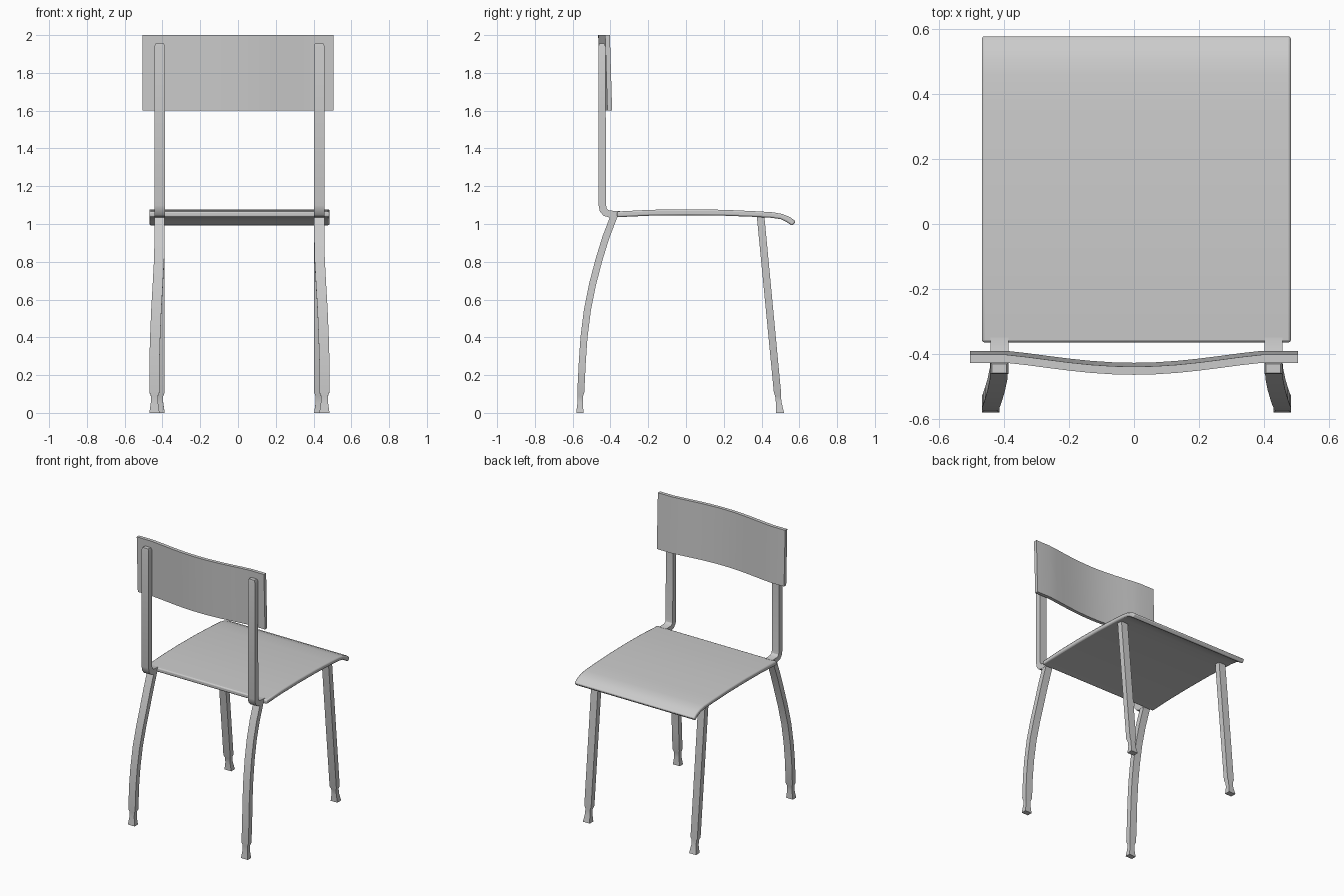
import bpy, bmesh, math
from mathutils import Vector

if "Cube" in bpy.data.objects:
    bpy.data.objects.remove(bpy.data.objects["Cube"])

CX = 0.0075  # frame and seat sit slightly off the centre line


def finish(name, bm, bevel=0.0):
    bmesh.ops.recalc_face_normals(bm, faces=bm.faces)
    me = bpy.data.meshes.new(name)
    bm.to_mesh(me)
    bm.free()
    ob = bpy.data.objects.new(name, me)
    bpy.context.collection.objects.link(ob)
    if bevel:
        m = ob.modifiers.new("bevel", 'BEVEL')
        m.width, m.segments = bevel, 2
        m.limit_method, m.angle_limit = 'ANGLE', math.radians(50)
    bpy.ops.object.select_all(action='DESELECT')
    ob.select_set(True)
    bpy.context.view_layer.objects.active = ob
    bpy.ops.object.shade_smooth_by_angle(angle=math.radians(30))
    return ob


def loft(rings):
    bm = bmesh.new()
    loops = [[bm.verts.new(p) for p in r] for r in rings]
    for a, b in zip(loops, loops[1:]):
        for i in range(len(a)):
            j = (i + 1) % len(a)
            bm.faces.new((a[i], a[j], b[j], b[i]))
    bm.faces.new(loops[0])
    bm.faces.new(loops[-1][::-1])
    return bm


def bar(name, pts, side, flat_start=False, flat_end=False):
    """Rectangular bar along (x, y, z, width, depth) stations, on one side."""
    rings = []
    for i, (x, y, z, w, d) in enumerate(pts):
        a, b = pts[max(i - 1, 0)], pts[min(i + 1, len(pts) - 1)]
        t = Vector((0, b[1] - a[1], b[2] - a[2])).normalized()
        if (flat_end and i == len(pts) - 1) or (flat_start and i == 0):
            t = Vector((0, 0, -1))
        n = Vector((0, -t.z, t.y)) * d / 2
        cx = CX + side * x
        rings.append([(cx + sx * w / 2, y + sn * n.y, z + sn * n.z)
                      for sx, sn in ((-1, -1), (1, -1), (1, 1), (-1, 1))])
    return finish(name, loft(rings))


# Backrest posts bend forward under the seat; legs end in flared feet
post = [(0.4225, -0.446, 1.955, .045, .028), (0.4225, -0.445, 1.94, .056, .036),
        (0.4225, -0.444, 1.6, .056, .038), (0.4225, -0.443, 1.10, .056, .04),
        (0.4225, -0.438, 1.075, .056, .04), (0.4225, -0.425, 1.060, .056, .04),
        (0.4225, -0.405, 1.053, .056, .036), (0.4225, -0.35, 1.053, .056, .03)]
rear = [(0.4225, -.380, 1.045, .054, .037), (0.4225, -.424, .93, .054, .037),
        (0.425, -.461, .81, .054, .037), (0.432, -.495, .68, .054, .037),
        (0.440, -.522, .545, .054, .037), (0.446, -.540, .40, .054, .037),
        (0.450, -.549, .27, .054, .037), (0.450, -.557, .11, .054, .037),
        (0.450, -.559, .09, .038, .029), (0.450, -.560, .055, .038, .029),
        (0.450, -.562, 0, .054, .038)]
front = [(0.4225, .394, 1.05, .054, .040), (0.4225, .484, .11, .054, .038),
         (0.4225, .487, .09, .038, .030), (0.4225, .491, .055, .038, .030),
         (0.4225, .498, 0, .054, .042)]
for side, tag in ((-1, "left"), (1, "right")):
    bar("back_post_" + tag, post, side, flat_start=True)
    bar("rear_leg_" + tag, rear, side, flat_end=True)
    bar("front_leg_" + tag, front, side, flat_start=True, flat_end=True)

# Seat: gently crowned profile with a rolled-down front edge
top = [(-.365, 1.066), (-.19, 1.075), (0, 1.078), (.2, 1.075), (.36, 1.068),
       (.46, 1.062), (.51, 1.053), (.55, 1.037), (.582, 1.013)]
bottom = [(.562, .99), (.53, 1.012), (.50, 1.026), (.45, 1.033), (.36, 1.038),
          (.2, 1.044), (0, 1.046), (-.19, 1.044), (-.365, 1.036)]
seat_rings = [[(x, y, z) for y, z in top + bottom] for x in (CX - .477, CX + .477)]
finish("seat", loft(seat_rings), bevel=0.008)

# Backrest: board curved backwards between the posts, leaning slightly
arc = [-.395 + .79 * i / 12 for i in range(13)]
rings = []
for x in [-.506] + arc + [.506]:
    bow = 0 if abs(x) > .395 else .037 * math.cos(x / .395 * math.pi / 2) ** 1.2
    rings.append([(x, -.403 - bow, 2), (x, -.428 - bow, 2),
                  (x, -.416 - bow, 1.6), (x, -.391 - bow, 1.6)])
finish("backrest", loft(rings))
